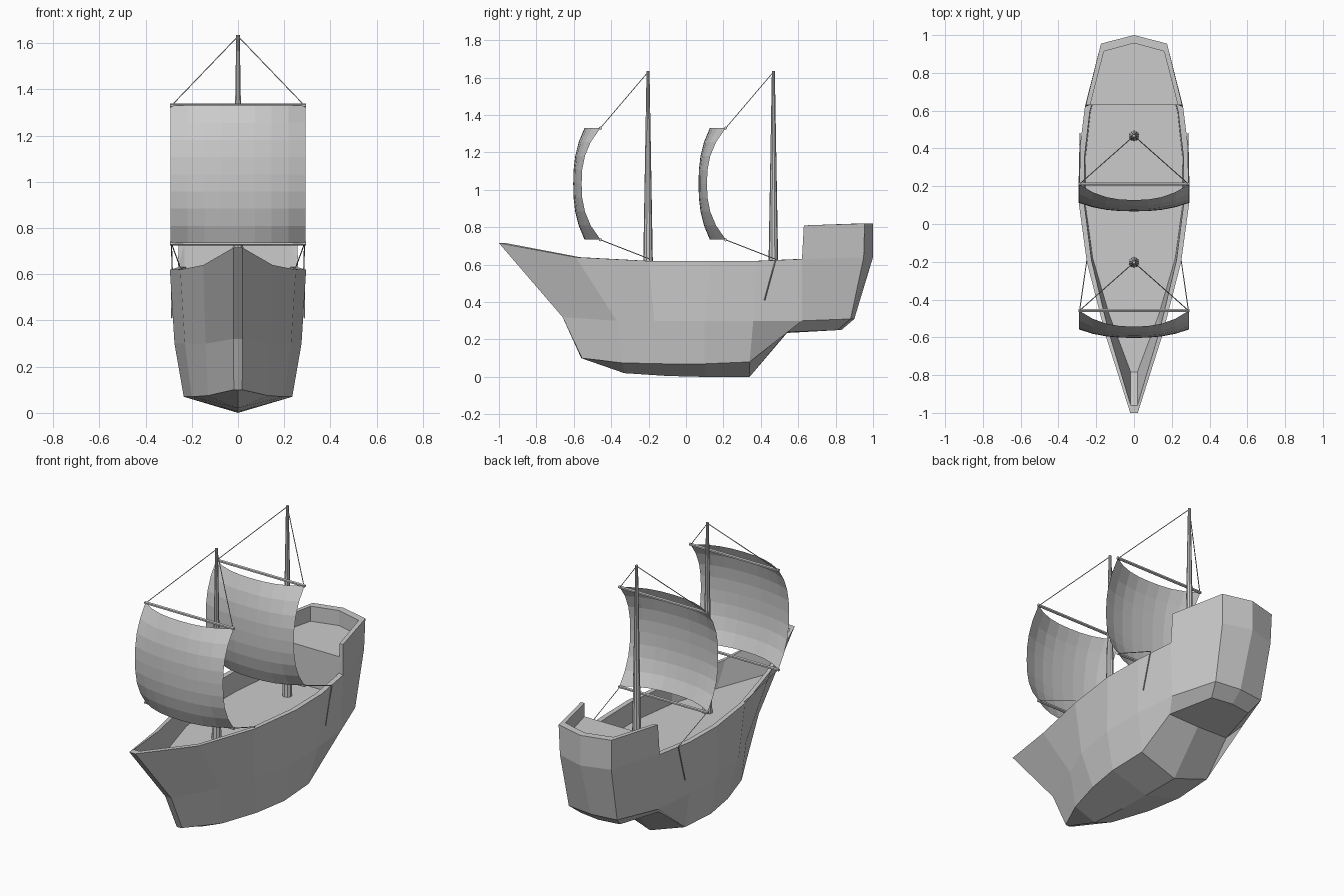
import bpy, bmesh
from mathutils import Vector

if "Cube" in bpy.data.objects:
    bpy.data.objects.remove(bpy.data.objects["Cube"])


def add_object(name, bm):
    bmesh.ops.remove_doubles(bm, verts=bm.verts, dist=0.0005)
    bmesh.ops.recalc_face_normals(bm, faces=bm.faces)
    me = bpy.data.meshes.new(name)
    bm.to_mesh(me)
    bm.free()
    ob = bpy.data.objects.new(name, me)
    bpy.context.collection.objects.link(ob)
    return ob


def face(bm, pts):
    # skip repeated points so that collapsed quads become triangles
    uniq = []
    for p in map(Vector, pts):
        if all((p - q).length > 0.0005 for q in uniq):
            uniq.append(p)
    if len(uniq) > 2:
        bm.faces.new([bm.verts.new(p) for p in uniq])


def half_loft(bm, rows):
    """Skin between rows of points, on both sides of x = 0."""
    for a, b in zip(rows, rows[1:]):
        for i in range(len(a) - 1):
            quad = [a[i], a[i + 1], b[i + 1], b[i]]
            for s in (1, -1):
                face(bm, [(s * x, y, z) for x, y, z in quad])


def rod(name, a, b, r1, r2, sides):
    a, b = Vector(a), Vector(b)
    bm = bmesh.new()
    bmesh.ops.create_cone(bm, cap_ends=True, segments=sides, radius1=r1,
                          radius2=r2, depth=(b - a).length)
    rot = (b - a).to_track_quat('Z', 'Y').to_matrix().to_4x4()
    bm.transform(rot)
    bmesh.ops.translate(bm, verts=bm.verts, vec=(a + b) / 2)
    return add_object(name, bm)


DECK = 0.50

# Hull stations from bow to stern: keel, chine, waist, sheer
stations = [
    [(0, -.56, .10), (0, -.56, .10), (0, -.66, .32), (0, -1, .715)],
    [(0, -.56, .10), (.018, -.555, .10), (.02, -.66, .32), (.02, -1, .715)],
    [(0, -.33, .02), (.13, -.34, .075), (.14, -.37, .30), (.15, -.59, .64)],
    [(0, -.10, .005), (.20, -.11, .07), (.23, -.17, .30), (.25, -.20, .62)],
    [(0, .10, 0), (.235, .10, .07), (.275, .10, .30), (.295, .13, .62)],
    [(0, .34, 0), (.23, .34, .08), (.275, .36, .30), (.29, .38, .62)],
    [(0, .54, .235), (.20, .54, .24), (.25, .62, .30), (.26, .62, .63)],
    [(0, .81, .25), (.13, .81, .25), (.16, .88, .31), (.17, .95, .64)],
    [(0, .83, .25), (0, .83, .25), (0, .90, .31), (0, 1, .64)],
]


def inset(p):
    return (p[0] * .9, p[1] * .96, p[2])


# Hull with rim, inner walls and deck
bm = bmesh.new()
rows = []
for st in stations:
    mid, top = Vector(st[2]), Vector(st[3])
    edge = mid.lerp(top, (DECK - mid.z) / (top.z - mid.z))
    edge = inset(edge)
    rows.append(st + [inset(top), edge, (0, edge[1], DECK)])
half_loft(bm, rows)
add_object("hull", bm)

# Raised stern castle: outer wall, rim, inner wall and floor
bm = bmesh.new()
rows = []
for low, top in (((.26, .62, .63), (.255, .63, .81)),
                 ((.17, .95, .64), (.175, .955, .82)),
                 ((0, 1, .64), (0, 1, .82))):
    inner = (top[0] * .91, top[1] * (1 if top[1] < .7 else .957), top[2])
    rows.append([low, top, inner, (inner[0], inner[1], .73), (0, inner[1], .73)])
half_loft(bm, rows)
low, top, inner, floor, centre = rows[0]
for s in (1, -1):
    base = (floor[0], .63, DECK)
    for poly in ([low, top, inner, floor], [low, floor, base],
                 [floor, centre, (0, .63, DECK), base]):
        face(bm, [(s * x, y, z) for x, y, z in poly])
add_object("stern_castle", bm)


# Billowing sail, an 8 x 8 grid
def sail(name, y0, half=.292, z0=.735, z1=1.33, n=8):
    bm = bmesh.new()

    def point(i, j):
        u, v = 2 * i / n - 1, 2 * j / n - 1
        belly = 1 - abs(v) ** 2.5
        y = y0 - .10 * belly - (1 - abs(u) ** 2.5) * (.085 - .04 * belly)
        return (u * half, y, z0 + (z1 - z0) * j / n)

    for i in range(n):
        for j in range(n):
            face(bm, [point(i, j), point(i + 1, j),
                      point(i + 1, j + 1), point(i, j + 1)])
    return add_object(name, bm)


# Masts, yards, sails and rigging
for label, my, rail in (("fore", -.203, .25), ("aft", .467, .285)):
    sy = my - .255
    rod(label + "_mast", (0, my, DECK - .02), (0, my, 1.635), .028, .008, 10)
    sail(label + "_sail", sy)
    for part, z in (("lower", .733), ("upper", 1.33)):
        rod(f"{label}_{part}_yard", (-.295, sy, z), (.295, sy, z), .009, .009, 6)
    for side, s in (("left", -1), ("right", 1)):
        rod(f"{label}_{side}_upper_rope", (s * .288, sy, 1.33),
            (0, my, 1.63), .0025, .0025, 4)
        rod(f"{label}_{side}_lower_rope", (s * .288, sy, .733),
            (s * rail, my + .01, .63), .0025, .0025, 4)

# Rope tails hanging down outside the hull
for side, s in (("left", -1), ("right", 1)):
    rod(side + "_rope_tail", (s * .285, .48, .63), (s * .287, .42, .41),
        .003, .003, 4)
